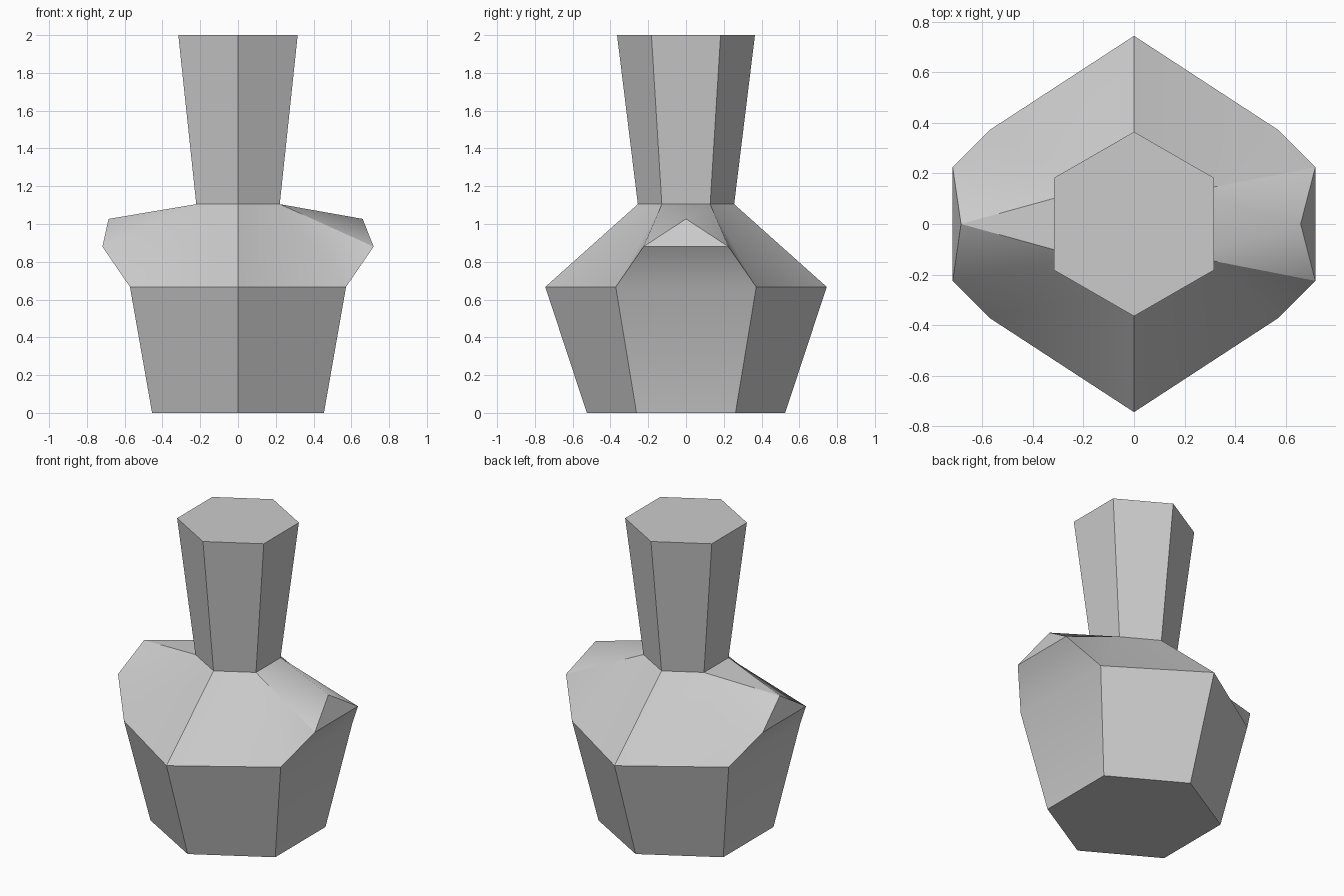
import bpy, bmesh, math

cube = bpy.data.objects.get("Cube")
if cube:
    bpy.data.objects.remove(cube, do_unlink=True)

grey = bpy.data.materials.new("plain_grey")
grey.use_nodes = True
colour = (0.6, 0.6, 0.6, 1)
grey.diffuse_color = colour
grey.node_tree.nodes["Principled BSDF"].inputs["Base Color"].default_value = colour

bm = bmesh.new()


def hexagon(tip, side_x, side_y, z):
    """Ring of six corners, anticlockwise from the front corner."""
    outline = [(0, -tip), (side_x, -side_y), (side_x, side_y),
               (0, tip), (-side_x, side_y), (-side_x, -side_y)]
    return [bm.verts.new((x, y, z)) for x, y in outline]


base = hexagon(0.525, 0.455, 0.262, 0)
belly = hexagon(0.745, 0.572, 0.372, 0.667)
neck = hexagon(0.255, 0.221, 0.128, 1.105)
rim = hexagon(0.365, 0.316, 0.183, 2)

# Closed ends, lower body and neck walls
bm.faces.new(base[::-1])
bm.faces.new(rim)
for lower, upper in ((base, belly), (neck, rim)):
    for i in range(6):
        j = (i + 1) % 6
        bm.faces.new((lower[i], lower[j], upper[j], upper[i]))

# Sloping shoulders at the front and back
for i in (0, 2, 3, 5):
    j = (i + 1) % 6
    bm.faces.new((belly[i], belly[j], neck[j], neck[i]))

# Pointed lug on each side
for a, b, side, peak_x in ((1, 2, 1, 0.66), (4, 5, -1, -0.685)):
    peak = bm.verts.new((peak_x, 0, 1.027))
    tip_a = bm.verts.new((side * 0.718, -side * 0.225, 0.88))
    tip_b = bm.verts.new((side * 0.718, side * 0.225, 0.88))
    for face in ((belly[a], belly[b], tip_b, tip_a), (tip_a, tip_b, peak),
                 (neck[a], peak, neck[b]), (neck[a], tip_a, peak),
                 (neck[b], peak, tip_b), (neck[a], belly[a], tip_a),
                 (neck[b], tip_b, belly[b])):
        bm.faces.new(face)

bmesh.ops.recalc_face_normals(bm, faces=bm.faces)
mesh = bpy.data.meshes.new("bottle")
bm.to_mesh(mesh)
bm.free()
mesh.materials.append(grey)

bottle = bpy.data.objects.new("bottle", mesh)
bpy.context.collection.objects.link(bottle)
bpy.ops.object.select_all(action="DESELECT")
bottle.select_set(True)
bpy.context.view_layer.objects.active = bottle
bpy.ops.object.shade_smooth_by_angle(angle=math.radians(30))
